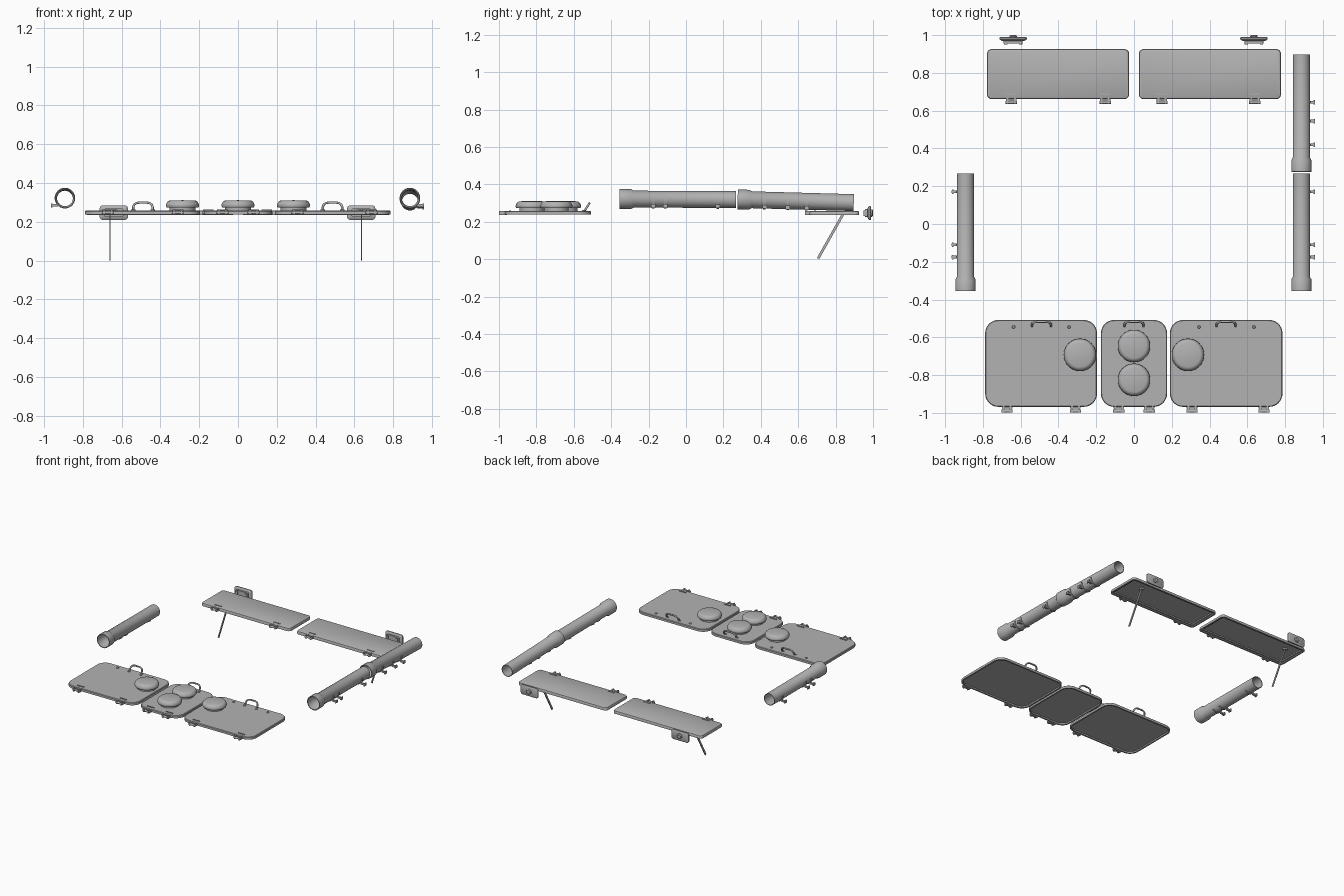
import bpy, bmesh, math
from mathutils import Matrix, Vector

if "Cube" in bpy.data.objects:
    bpy.data.objects.remove(bpy.data.objects["Cube"])

grey = bpy.data.materials.new("plain grey")
grey.diffuse_color = (0.45, 0.45, 0.45, 1)
grey.use_nodes = True
grey.node_tree.nodes["Principled BSDF"].inputs["Base Color"].default_value = grey.diffuse_color


def finish(name, bm, matrix=None):
    bmesh.ops.remove_doubles(bm, verts=bm.verts, dist=1e-6)
    bmesh.ops.recalc_face_normals(bm, faces=bm.faces)
    if matrix:
        bm.transform(matrix)
    me = bpy.data.meshes.new(name)
    bm.to_mesh(me)
    bm.free()
    ob = bpy.data.objects.new(name, me)
    bpy.context.collection.objects.link(ob)
    me.materials.append(grey)
    bpy.context.view_layer.objects.active = ob
    bpy.ops.object.select_all(action='DESELECT')
    ob.select_set(True)
    bpy.ops.object.shade_smooth_by_angle(angle=math.radians(35))
    return ob


def box(name, loc, size, rot_x=0):
    bm = bmesh.new()
    bmesh.ops.create_cube(bm, size=1)
    m = (Matrix.Translation(loc) @ Matrix.Rotation(rot_x, 4, 'X')
         @ Matrix.Diagonal((*size, 1)))
    return finish(name, bm, m)


def skin(bm, rings, cap=False, wrap=True, ring_wrap=True):
    vs = [[bm.verts.new(p) for p in r] for r in rings]
    pairs = list(zip(vs, vs[1:])) + ([(vs[-1], vs[0])] if wrap else [])
    n = len(vs[0])
    for a, b in pairs:
        for i in range(n if ring_wrap else n - 1):
            j = (i + 1) % n
            bm.faces.new((a[i], a[j], b[j], b[i]))
    if cap:
        bm.faces.new(vs[0])
        bm.faces.new(vs[-1])


def plate(name, x0, x1, y0, y1, layers, r, matrix=None):
    """Rounded slab from (inset, z) layers."""
    bm = bmesh.new()
    rings = []
    for ins, z in layers:
        ring = []
        for cx, cy, q in ((x1 - r, y1 - r, 0), (x0 + r, y1 - r, 1),
                          (x0 + r, y0 + r, 2), (x1 - r, y0 + r, 3)):
            for k in range(9):
                a = (q + k / 8) * math.pi / 2
                ring.append((cx + (r - ins) * math.cos(a), cy + (r - ins) * math.sin(a), z))
        rings.append(ring)
    skin(bm, rings, cap=True, wrap=False)
    return finish(name, bm, matrix)


def lathe(name, prof, matrix, segs=40, closed=False, arc=None):
    """Turn an (r, z) profile about z, fully or over an arc in degrees."""
    bm = bmesh.new()
    a0, a1 = arc or (0, 360)
    n = segs + 1 if arc else segs
    rings = []
    for i in range(n):
        a = math.radians(a0 + (a1 - a0) * i / segs)
        rings.append([(r * math.cos(a), r * math.sin(a), z) for r, z in prof])
    skin(bm, rings, cap=bool(arc), wrap=not arc, ring_wrap=closed)
    return finish(name, bm, matrix)


def tube(name, pts, rad):
    cu = bpy.data.curves.new(name, 'CURVE')
    cu.dimensions = '3D'
    cu.bevel_depth, cu.bevel_resolution, cu.use_fill_caps = rad, 3, True
    sp = cu.splines.new('POLY')
    sp.points.add(len(pts) - 1)
    for p, c in zip(sp.points, pts):
        p.co = (*c, 1)
    ob = bpy.data.objects.new(name, cu)
    bpy.context.collection.objects.link(ob)
    cu.materials.append(grey)
    bpy.ops.object.select_all(action='DESELECT')
    ob.select_set(True)
    bpy.context.view_layer.objects.active = ob
    bpy.ops.object.convert(target='MESH')
    bpy.ops.object.shade_smooth_by_angle(angle=math.radians(40))


def hinge(x, edge, reach):
    """Two lugs, a pin and a raised strip at a panel's front edge."""
    for s in (-1, 1):
        box("hinge_lug", (x + s * 0.019, edge - reach / 2 + 0.005, 0.248),
            (0.010, reach + 0.01, 0.022))
    box("hinge_leaf", (x, edge - 0.004, 0.246), (0.056, 0.012, 0.016))
    pin = Matrix.Translation((x, edge - reach + 0.009, 0.247)) @ Matrix.Rotation(math.pi / 2, 4, 'Y')
    lathe("hinge_pin", [(0, -0.03), (0.008, -0.03), (0.008, 0.03), (0, 0.03)], pin, 16)
    box("hinge_strip", (x, edge + 0.028, 0.260), (0.056, 0.006, 0.006))


# front hatches with a hollow underside
hatch = [(0.012, 0.248), (0.012, 0.238), (0, 0.238), (0, 0.254), (0.004, 0.258)]
for nm, a, b in (("left_hatch", -0.788, -0.196), ("middle_hatch", -0.175, 0.175),
                 ("right_hatch", 0.190, 0.786)):
    plate(nm, a, b, -0.968, -0.508, hatch, 0.07)
for x in (-0.672, -0.31, -0.08, 0.08, 0.307, 0.688):
    hinge(x, -0.968, 0.031)

# domed vents
dome = [(0.066, 0.25), (0.066, 0.274), (0.082, 0.274), (0.086, 0.282), (0.085, 0.290),
        (0.080, 0.300), (0.073, 0.307), (0.064, 0.310), (0, 0.311)]
for x, y in ((-0.286, -0.693), (0.286, -0.693), (0, -0.646), (0, -0.825)):
    lathe("vent_dome", dome, Matrix.Translation((x, y, 0)), 48)

# leaning grab handles and their pads
for x in (-0.49, 0, 0.487):
    pts = []
    for sx, h in ((-0.05, 0), (-0.05, 0.5), (-0.046, 0.75), (-0.036, 0.93), (-0.02, 1),
                  (0.02, 1), (0.036, 0.93), (0.046, 0.75), (0.05, 0.5), (0.05, 0)):
        pts.append((x + sx, -0.546 + 0.029 * h, 0.252 + 0.047 * h))
    tube("grab_handle", pts, 0.006)
    for s in (-0.05, 0.05):
        lathe("handle_pad", [(0.011, 0.25), (0.011, 0.262), (0, 0.262)],
              Matrix.Translation((x + s, -0.545, 0)), 16)
for x in (-0.637, -0.344, 0.344, 0.635):
    lathe("hatch_bolt", [(0.009, 0.25), (0.009, 0.261), (0.006, 0.264), (0, 0.264)],
          Matrix.Translation((x, -0.545, 0)), 16)

# rear covers
cover = [(0.024, 0.252), (0.024, 0.243), (0.012, 0.243), (0.012, 0.236), (0, 0.236),
         (0, 0.250), (0.003, 0.256), (0.009, 0.259)]
plate("left_rear_cover", -0.778, -0.026, 0.661, 0.926, cover, 0.025)
plate("right_rear_cover", 0.026, 0.778, 0.661, 0.926, cover, 0.025)
for x in (-0.65, -0.153, 0.148, 0.64):
    hinge(x, 0.661, 0.026)

# support bars under the rear covers
top, foot = Vector((0.842, 0.245)), Vector((0.706, 0.004))
d = top - foot
for x in (-0.66, 0.637):
    c = (top + foot) / 2
    box("support_bar", (x, c.x, c.y), (0.006, 0.014, d.length), -math.atan2(d.x, d.y))
    box("support_bracket", (x, 0.842, 0.244), (0.02, 0.024, 0.014))

# rear latches
for x in (-0.64, 0.635):
    m = Matrix.Translation((x, 0, 0.247)) @ Matrix.Rotation(-math.pi / 2, 4, 'X')
    plate("latch_plate", -0.073, 0.073, -0.037, 0.037,
          [(0.012, 0.970), (0, 0.978), (0, 0.986), (0.006, 0.990)], 0.016, m)
    plate("latch_body", -0.05, 0.05, -0.022, 0.022, [(0, 0.956), (0, 0.972)], 0.01, m)
    lathe("latch_knob", [(0, 0.985), (0.02, 0.985), (0.02, 0.995), (0.014, 1.0), (0, 1.0)], m, 24)
    for s in (-1, 1):
        box("latch_lug", (x + s * 0.04, 0.957, 0.247), (0.018, 0.014, 0.03))

# hollow pipes with flared sockets, under straps and side clips
for nm, x, p0, p1, clips in (
        ("left_pipe", -0.892, (-0.355, 0.322), (0.268, 0.319), (0.17, -0.11, -0.175)),
        ("right_front_pipe", 0.886, (-0.355, 0.322), (0.268, 0.319), (0.17, -0.11, -0.175)),
        ("right_rear_pipe", 0.886, (0.276, 0.320), (0.897, 0.303), (0.645, 0.545, 0.42))):
    side = math.copysign(1, x)
    dy, dz = p1[0] - p0[0], p1[1] - p0[1]
    L = math.hypot(dy, dz)
    # local z runs along the pipe, local y points down
    rot = Matrix.Rotation(math.atan2(dz, dy), 4, 'X') @ Matrix.Rotation(-math.pi / 2, 4, 'X')
    m = Matrix.Translation((x, p0[0], p0[1])) @ rot
    lathe(nm, [(0.053, 0), (0.053, 0.062), (0.045, 0.076), (0.045, L), (0.041, L),
               (0.041, 0.076), (0.048, 0.062), (0.048, 0)], m, 48, closed=True)
    for y in clips:
        t = (y - p0[0]) / dy
        z = p0[1] + dz * t
        s = t * L
        arc = (-5, 130) if side > 0 else (50, 185)
        lathe("pipe_strap", [(0.044, s - 0.007), (0.050, s - 0.007),
                             (0.050, s + 0.007), (0.044, s + 0.007)], m, 24, True, arc)
        box("pipe_clip", (x + side * 0.055, y, z - 0.036), (0.036, 0.014, 0.012))
        box("clip_foot", (x + side * 0.068, y, z - 0.036), (0.008, 0.024, 0.020))
